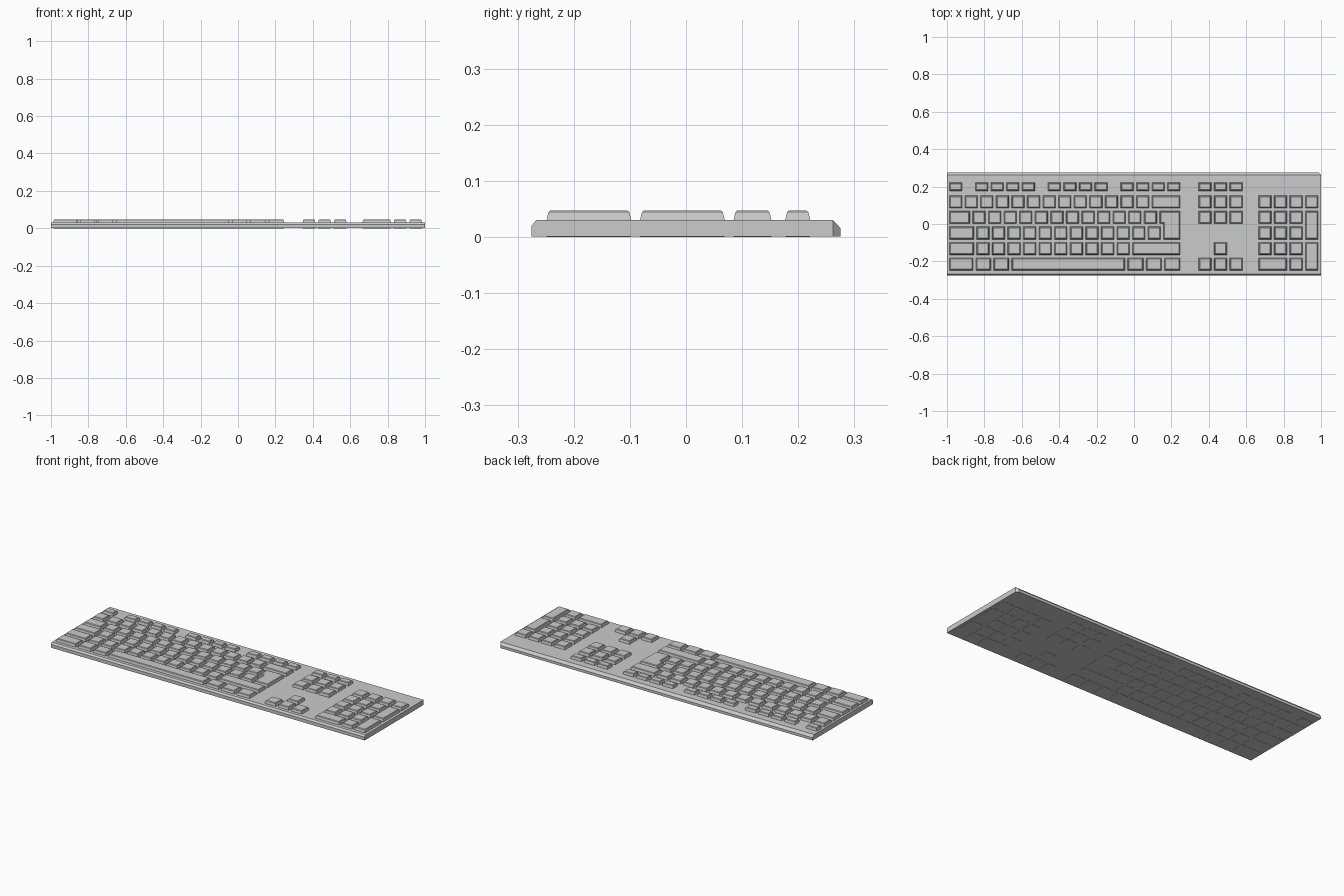
import bpy, bmesh
from mathutils import Vector

if "Cube" in bpy.data.objects:
    bpy.data.objects.remove(bpy.data.objects["Cube"])

U = 0.0833                 # key pitch
X0 = -0.995                # left edge of the key grid
GAP = 0.015
ROWS = [0.1185, 0.0352, -0.0481, -0.1314, -0.2147]   # row centres, back to front
H = 0.067
F_ROW, F_H = 0.199, 0.044
# keycap levels: (z, inset)
LEVELS = [(0.0, 0.0), (0.031, 0.0), (0.044, 0.003), (0.047, 0.0065)]


def to_object(name, bm):
    bmesh.ops.recalc_face_normals(bm, faces=bm.faces)
    mesh = bpy.data.meshes.new(name)
    bm.to_mesh(mesh)
    bm.free()
    ob = bpy.data.objects.new(name, mesh)
    bpy.context.collection.objects.link(ob)
    return ob


def cap(bm, outline):
    """Loft a keycap from a counter-clockwise right-angled outline."""
    pts = [Vector(p) for p in outline]
    n = len(pts)
    rings = []
    for z, d in LEVELS:
        ring = []
        for i, p in enumerate(pts):
            a = (p - pts[i - 1]).normalized()
            b = (pts[(i + 1) % n] - p).normalized()
            q = p + d * Vector((-a.y - b.y, a.x + b.x))
            ring.append(bm.verts.new((q.x, q.y, z)))
        rings.append(ring)
    for lo, hi in zip(rings, rings[1:]):
        for i in range(n):
            j = (i + 1) % n
            bm.faces.new((lo[i], lo[j], hi[j], hi[i]))
    bm.faces.new(rings[0][::-1])
    bm.faces.new(rings[-1])


def key(bm, u, w, y0, y1):
    a, b = X0 + u * U + GAP / 2, X0 + (u + w) * U - GAP / 2
    cap(bm, [(a, y0), (b, y0), (b, y1), (a, y1)])


def row(bm, u, widths, y, h=H):
    for w in widths:
        key(bm, u, w, y - h / 2, y + h / 2)
        u += w


# base plate: side profile extruded across the width
profile = [(-0.275, 0.001), (-0.275, 0.02), (-0.267, 0.03),
           (0.262, 0.03), (0.275, 0.016), (0.275, 0.001)]
bm = bmesh.new()
ends = [[bm.verts.new((x, y, z)) for y, z in profile] for x in (-1, 1)]
for i in range(len(profile)):
    j = (i + 1) % len(profile)
    bm.faces.new((ends[0][i], ends[0][j], ends[1][j], ends[1][i]))
bm.faces.new(ends[0])
bm.faces.new(ends[1])
# clipped back right corner
cut = bmesh.ops.bisect_plane(bm, geom=bm.verts[:] + bm.edges[:] + bm.faces[:],
                             plane_co=(1, 0.262, 0), plane_no=(1, 1, 0), clear_outer=True)
bmesh.ops.holes_fill(bm, edges=[e for e in bm.edges if e.is_boundary])
to_object("base_plate", bm)

# function row
bm = bmesh.new()
row(bm, 0, [1], F_ROW, F_H)
for u in (1.667, 6.333, 11):
    row(bm, u, [1] * 4, F_ROW, F_H)
to_object("function_keys", bm)

# main typing block
bm = bmesh.new()
row(bm, 0, [1] * 13 + [2], ROWS[0])
row(bm, 0, [1.5] + [1] * 12, ROWS[1])
row(bm, 0, [1.75] + [1] * 12, ROWS[2])
row(bm, 0, [1.75] + [1] * 10 + [3.25], ROWS[3])
row(bm, 0, [1.7, 1.15, 1.15, 7.45, 1.18, 1.18, 1.19], ROWS[4])
to_object("typing_keys", bm)

# stepped enter key
bm = bmesh.new()
xl, xm, xr = (X0 + 13.5 * U + GAP / 2, X0 + 13.75 * U + GAP / 2, X0 + 15 * U - GAP / 2)
yb, ym, yt = ROWS[2] - H / 2, ROWS[1] - H / 2, ROWS[1] + H / 2
cap(bm, [(xm, yb), (xr, yb), (xr, yt), (xl, yt), (xl, ym), (xm, ym)])
to_object("enter_key", bm)

# navigation and arrow keys
bm = bmesh.new()
row(bm, 16, [1] * 3, F_ROW, F_H)
for y in (ROWS[0], ROWS[1], ROWS[4]):
    row(bm, 16, [1] * 3, y)
row(bm, 17, [1], ROWS[3])
to_object("navigation_keys", bm)

# number pad
bm = bmesh.new()
N = 19.85
row(bm, N, [1] * 4, ROWS[0])
for y in ROWS[1:4]:
    row(bm, N, [1] * 3, y)
row(bm, N, [2, 1], ROWS[4])
for top, bottom in ((1, 2), (3, 4)):
    key(bm, N + 3, 1, ROWS[bottom] - H / 2, ROWS[top] + H / 2)
to_object("number_pad_keys", bm)
